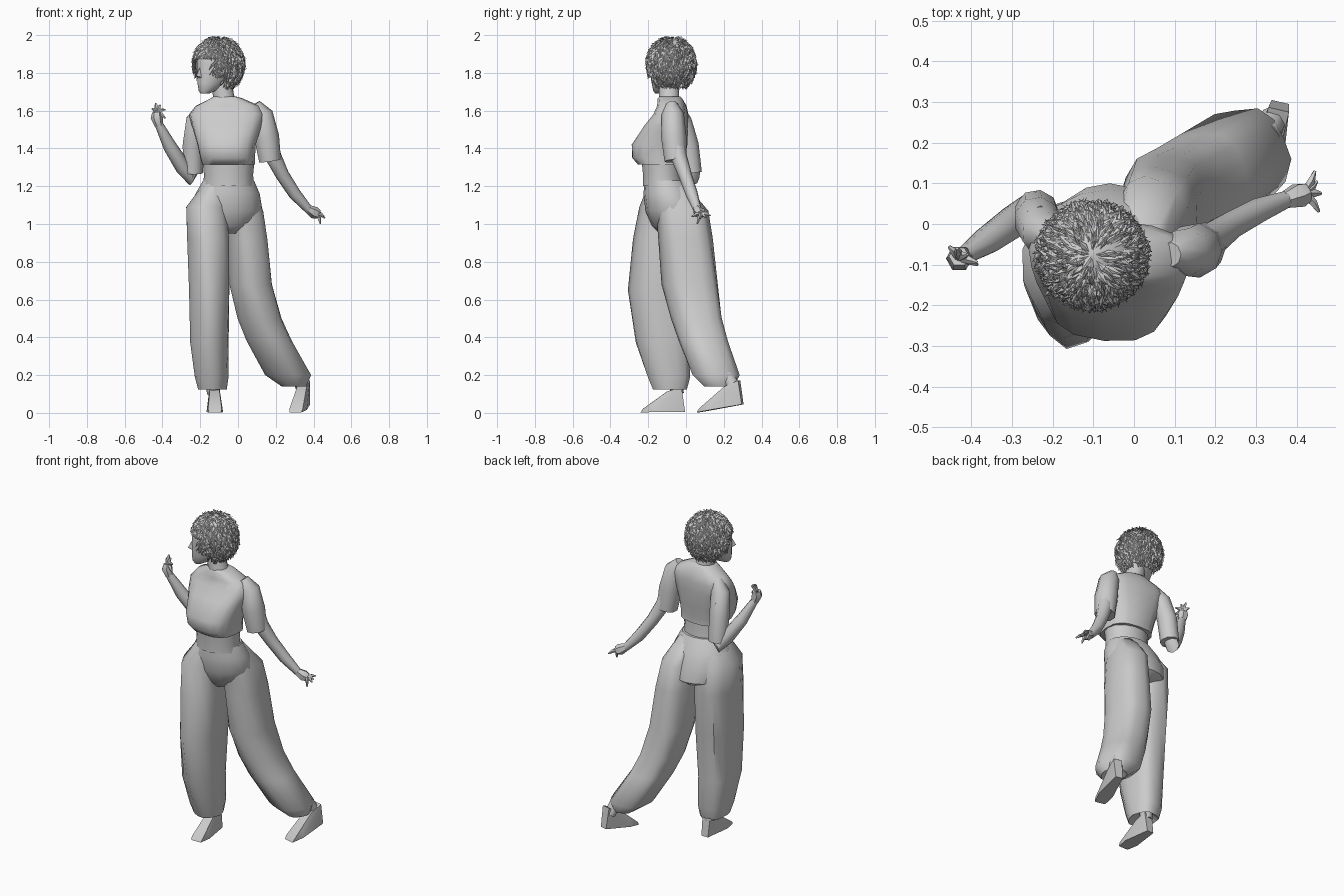
import bpy, bmesh, math, random
from mathutils import Vector

if "Cube" in bpy.data.objects:
    bpy.data.objects.remove(bpy.data.objects["Cube"])

random.seed(4)


def finish(name, bm, angle=50):
    bmesh.ops.recalc_face_normals(bm, faces=bm.faces[:])
    me = bpy.data.meshes.new(name)
    bm.to_mesh(me)
    bm.free()
    ob = bpy.data.objects.new(name, me)
    bpy.context.collection.objects.link(ob)
    bpy.ops.object.select_all(action='DESELECT')
    ob.select_set(True)
    bpy.context.view_layer.objects.active = ob
    bpy.ops.object.shade_smooth_by_angle(angle=math.radians(angle))
    return ob


def skin(bm, rings):
    rows = [[bm.verts.new(p) for p in r] for r in rings]
    n = len(rows[0])
    for a, b in zip(rows, rows[1:]):
        for i in range(n):
            j = (i + 1) % n
            bm.faces.new((a[i], a[j], b[j], b[i]))
    bm.faces.new(rows[0])
    bm.faces.new(rows[-1])


def loft(name, sections, n=14, power=2.0, rot=0.0, folds=0.0, lobes=5):
    """Horizontal rings given as (x, y, z, rx, ry)."""
    rings = []
    for k, (x, y, z, rx, ry) in enumerate(sections):
        ring = []
        for i in range(n):
            a = math.tau * i / n
            c, s = math.cos(a), math.sin(a)
            f = 1 + folds * math.cos(lobes * a + z * 3) if 0 < k < len(sections) - 1 else 1
            u = rx * f * math.copysign(abs(c) ** (2 / power), c)
            v = ry * f * math.copysign(abs(s) ** (2 / power), s)
            ring.append((x + u * math.cos(rot) - v * math.sin(rot),
                         y + u * math.sin(rot) + v * math.cos(rot), z))
        rings.append(ring)
    bm = bmesh.new()
    skin(bm, rings)
    return finish(name, bm)


def add_tube(bm, path, n=8):
    """Rings across a path of (x, y, z, radius)."""
    pts = [Vector(p[:3]) for p in path]
    rings = []
    for k, p in enumerate(pts):
        t = (pts[min(k + 1, len(pts) - 1)] - pts[max(k - 1, 0)]).normalized()
        ref = Vector((0, 1, 0)) if abs(t.y) < 0.9 else Vector((1, 0, 0))
        u = t.cross(ref).normalized()
        v = t.cross(u)
        rings.append([p + path[k][3] * (u * math.cos(math.tau * i / n) + v * math.sin(math.tau * i / n))
                      for i in range(n)])
    skin(bm, rings)


def tube(name, path, n=8):
    bm = bmesh.new()
    add_tube(bm, path, n)
    return finish(name, bm)


def hand(name, wrist, palm, knuckle, tips):
    bm = bmesh.new()
    add_tube(bm, [(*wrist, .022), (*palm, .033), (*knuckle, .025)], 6)
    for tip in tips:
        mid = (Vector(knuckle) * .45 + Vector(tip) * .55) + Vector((0, 0, .006))
        start = Vector(knuckle).lerp(Vector(palm), .3)
        add_tube(bm, [(*start, .012), (*mid, .010), (*tip, .004)], 5)
    finish(name, bm)


def foot(name, heel, toe):
    h, t = Vector(heel), Vector(toe)
    side = (t - h).cross(Vector((0, 0, 1))).normalized()
    bm = bmesh.new()
    # fraction along the foot, height above the sole, half width
    for f, up, w in [(0, 0, .022), (.05, .07, .022), (.08, .13, .026), (.4, .11, .026),
                     (.7, .045, .036), (.7, 0, .044), (.95, .018, .036), (1, 0, .032)]:
        for s in (-1, 1):
            bm.verts.new(h.lerp(t, f) + side * w * s + Vector((0, 0, up)))
    bmesh.ops.convex_hull(bm, input=bm.verts[:])
    finish(name, bm, 40)


# Trousers: hips and two baggy gathered legs
loft("trouser_hips", [(-.05, -.11, 1.23, .135, .11), (-.055, -.09, 1.16, .17, .135),
                      (-.06, -.065, 1.07, .19, .15), (-.06, -.04, .99, .15, .14),
                      (-.055, -.05, .95, .07, .09)], 16)
loft("right_trouser_leg", [(-.11, -.11, 1.21, .075, .09), (-.165, -.10, 1.09, .108, .145),
                           (-.155, -.11, .92, .112, .165), (-.15, -.13, .65, .106, .17),
                           (-.152, -.12, .37, .1, .142), (-.142, -.09, .19, .088, .112),
                           (-.138, -.085, .125, .075, .09), (-.135, -.07, .16, .035, .04)],
     15, 2.3, 0, .05)
loft("left_trouser_leg", [(.0, -.09, 1.21, .075, .09), (.04, -.02, 1.07, .098, .135),
                          (.055, .0, .92, .105, .142), (.07, .025, .68, .112, .148),
                          (.115, .06, .5, .115, .135), (.165, .095, .38, .118, .13),
                          (.262, .16, .2, .12, .125), (.295, .175, .14, .065, .08),
                          (.32, .2, .18, .035, .04)],
     15, 2.2, 0, .05)

# Ankles and feet
tube("right_ankle", [(-.135, -.06, .2, .04), (-.13, -.045, .1, .034)])
tube("left_ankle", [(.32, .215, .2, .04), (.345, .26, .12, .034)])
foot("right_foot", (-.125, -.005, .005), (-.122, -.24, .003))
foot("left_foot", (.36, .30, .045), (.305, .065, .003))

# Bare waist, cropped shirt and sleeves
loft("waist", [(-.05, -.12, 1.2, .135, .11), (-.05, -.125, 1.26, .13, .105),
               (-.05, -.13, 1.36, .14, .11)], 14)
loft("shirt", [(-.05, -.13, 1.315, .14, .125), (-.055, -.145, 1.35, .145, .14),
               (-.06, -.14, 1.42, .155, .148), (-.06, -.105, 1.52, .185, .115),
               (-.06, -.08, 1.58, .2, .09), (-.055, -.075, 1.625, .17, .075),
               (-.06, -.085, 1.665, .085, .065), (-.07, -.085, 1.675, .06, .055)],
     16, 2.7, -.09)
tube("left_sleeve", [(.09, -.075, 1.635, .03), (.125, -.07, 1.58, .06),
                     (.15, -.065, 1.46, .068), (.168, -.055, 1.335, .06)], 9)
tube("right_sleeve", [(-.19, -.04, 1.615, .03), (-.222, -.025, 1.55, .055),
                      (-.238, .01, 1.42, .058), (-.24, .03, 1.27, .055)], 9)

# Arms and hands
tube("left_arm", [(.15, -.06, 1.5, .045), (.185, -.04, 1.36, .044), (.235, -.005, 1.26, .036),
                  (.3, .03, 1.16, .033), (.375, .06, 1.075, .022)])
tube("right_arm", [(-.23, .0, 1.5, .045), (-.24, .035, 1.3, .045), (-.255, .035, 1.245, .04),
                   (-.29, .01, 1.3, .042), (-.36, -.04, 1.41, .036), (-.42, -.08, 1.53, .022)])
hand("left_hand", (.37, .058, 1.08), (.405, .07, 1.06), (.425, .078, 1.05),
     [(.455, .03, 1.04), (.46, .075, 1.03), (.45, .105, 1.035), (.445, .13, 1.045), (.435, .06, 1.0)])
hand("right_hand", (-.418, -.08, 1.52), (-.43, -.085, 1.565), (-.43, -.08, 1.59),
     [(-.455, -.055, 1.61), (-.435, -.06, 1.64), (-.41, -.075, 1.63), (-.385, -.095, 1.605), (-.385, -.1, 1.56)])

# Neck, and head turned towards the front right
tube("neck", [(-.065, -.085, 1.62, .066), (-.075, -.09, 1.67, .056), (-.095, -.09, 1.78, .052)], 10)
HEAD = Vector((-.105, -.08, 0))
fwd = Vector((-.76, -.65, 0)).normalized()
side = Vector((-fwd.y, fwd.x, 0))
bm = bmesh.new()
rings = []
# height, front reach, back reach, half width
for z, f, b, w in [(1.69, .115, .07, .022), (1.705, .125, .03, .04), (1.745, .13, -.05, .064),
                   (1.79, .13, -.09, .078), (1.85, .128, -.11, .09), (1.91, .122, -.11, .088),
                   (1.95, .09, -.08, .065), (1.97, .04, -.04, .03)]:
    c, r = (f + b) / 2, (f - b) / 2
    rings.append([HEAD + fwd * (c + r * math.cos(math.tau * i / 16))
                  + side * w * math.sin(math.tau * i / 16) + Vector((0, 0, z)) for i in range(16)])
skin(bm, rings)
finish("head", bm)
bm = bmesh.new()
for f, s, z in [(.12, -.016, 1.775), (.12, .016, 1.775), (.152, 0, 1.785), (.12, 0, 1.765), (.12, 0, 1.845)]:
    bm.verts.new(HEAD + fwd * f + side * s + Vector((0, 0, z)))
bmesh.ops.convex_hull(bm, input=bm.verts[:])
finish("nose", bm)


# Hair: an inner cap with layered pointed locks, open over the face
def scalp(az, el, grow=1.0):
    d = fwd * math.cos(az) + side * math.sin(az)
    r = Vector((d.x * .127, d.y * .122, 0)) * math.cos(el) * grow
    return Vector((-.103, -.077, 1.845 + .138 * math.sin(el) * grow)) + r


def lowest(az):
    return .32 if abs(az) < .75 else (-.35 if abs(az) < 1.15 else -.85)


bm = bmesh.new()
grid = []
for j in range(9):
    row = []
    for i in range(28):
        az = -math.pi + math.tau * i / 28
        low = lowest(az)
        row.append(bm.verts.new(scalp(az, low + (1.5 - low) * j / 8)))
    grid.append(row)
for a, b in zip(grid, grid[1:]):
    for i in range(28):
        j = (i + 1) % 28
        bm.faces.new((a[i], a[j], b[j], b[i]))
bm.faces.new(grid[-1])
finish("hair_cap", bm)

bm = bmesh.new()
for k in range(1500):
    az = random.uniform(-math.pi, math.pi)
    low = lowest(az)
    el = math.asin(random.uniform(math.sin(low), 1))
    length = random.uniform(.25, .5)
    drift = random.uniform(-.3, .3)
    width = random.uniform(.004, .009)
    end = max(el - length, low - .15)
    root = scalp(az, el, .99)
    mid = scalp(az + drift * .5, (el + end) / 2, random.uniform(1.02, 1.1))
    tip = scalp(az + drift, end, random.uniform(1.04, 1.19))
    tip.z = min(tip.z, 1.995)
    out = (mid - Vector((-.103, -.077, 1.845))).normalized()
    across = (tip - root).cross(out).normalized() * width
    v = [bm.verts.new(p) for p in (root, mid - across, tip, mid + across, mid + out * .004)]
    for i in range(4):
        bm.faces.new((v[i], v[(i + 1) % 4], v[4]))
finish("hair_locks", bm, 30)
